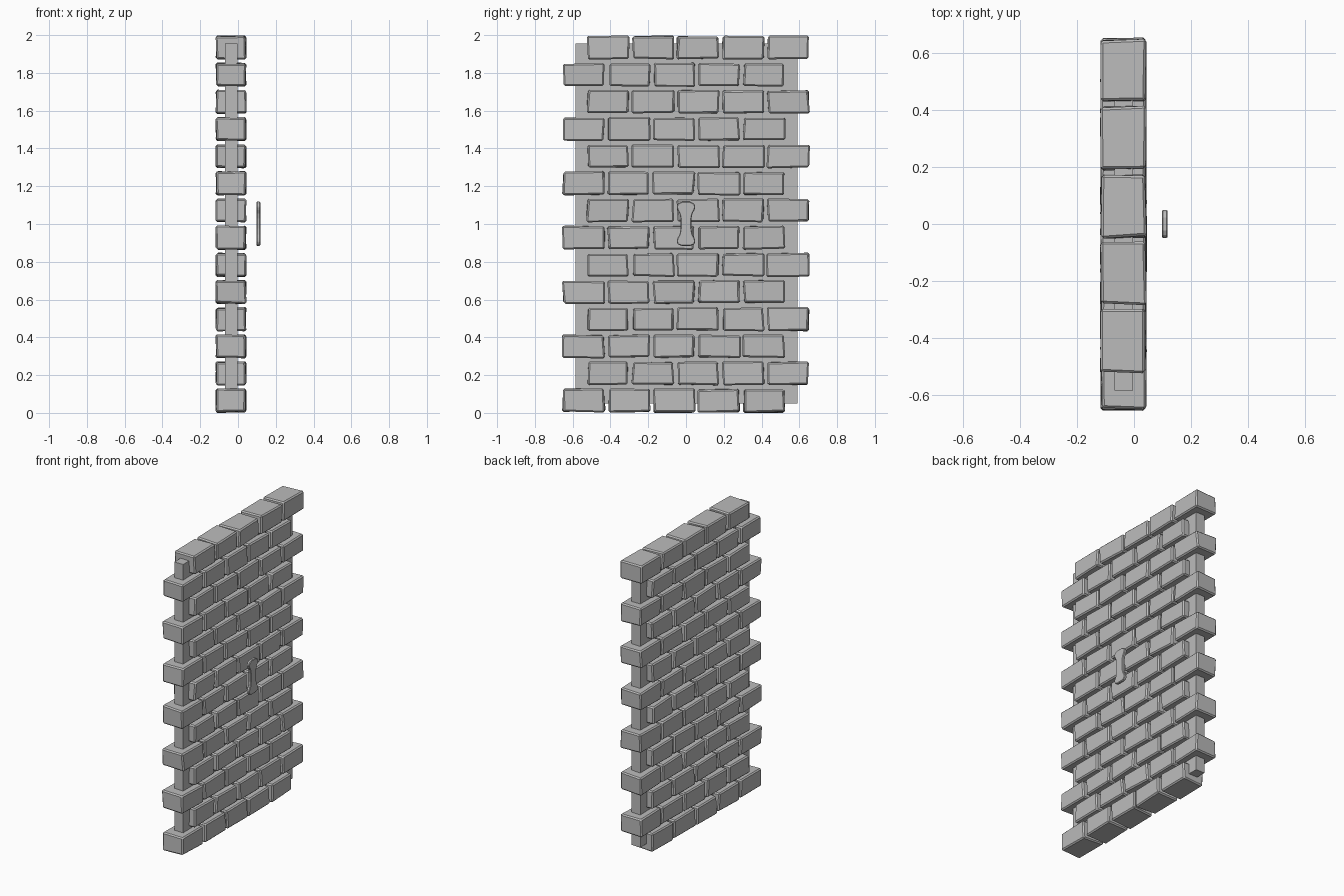
import bpy, bmesh, random
from mathutils import Vector

if "Cube" in bpy.data.objects:
    bpy.data.objects.remove(bpy.data.objects["Cube"])

random.seed(4)
stone = bpy.data.materials.new("stone grey")
stone.diffuse_color = (0.5, 0.5, 0.5, 1)
stone.use_nodes = True
stone.node_tree.nodes["Principled BSDF"].inputs["Base Color"].default_value = stone.diffuse_color


def make_object(name, bm, bevel=0.0):
    bmesh.ops.recalc_face_normals(bm, faces=bm.faces)
    mesh = bpy.data.meshes.new(name)
    bm.to_mesh(mesh)
    bm.free()
    mesh.materials.append(stone)
    ob = bpy.data.objects.new(name, mesh)
    bpy.context.collection.objects.link(ob)
    if bevel:
        mod = ob.modifiers.new("bevel", 'BEVEL')
        mod.width = bevel
        mod.segments = 1
        mod.limit_method = 'ANGLE'
    return ob


def add_box(bm, centre, size, jitter=(0, 0, 0)):
    # box whose corners are pulled inward by random amounts
    for v in bmesh.ops.create_cube(bm, size=1)["verts"]:
        for i in range(3):
            side = 1 if v.co[i] > 0 else -1
            v.co[i] = centre[i] + side * (size[i] / 2 - random.random() * jitter[i])


# mortar core
bm = bmesh.new()
add_box(bm, (-0.036, 0.002, 1.002), (0.066, 1.176, 1.906))
make_object("mortar_core", bm)

# fourteen staggered courses of five rough bricks
bm = bmesh.new()
for row in range(14):
    shift = -0.064 if row % 2 == 0 else 0.064
    for col in range(5):
        add_box(bm, (-0.037, shift + (col - 2) * 0.2385, 0.065 + row * 0.1438),
                (0.165, 0.233, 0.13), (0.008, 0.014, 0.009))
make_object("bricks", bm, 0.008)

# floating waisted plate in front of the bricks, mirrored half profile
half = [(0.022, 1.118), (0.043, 1.108), (0.050, 1.092), (0.045, 1.075),
        (0.034, 1.055), (0.029, 1.03), (0.029, 0.975), (0.034, 0.945),
        (0.045, 0.925), (0.050, 0.908), (0.043, 0.892), (0.022, 0.884)]
outline = half + [(-y, z) for y, z in reversed(half)]
bm = bmesh.new()
face = bm.faces.new([bm.verts.new((0.098, y, z)) for y, z in outline])
ext = bmesh.ops.extrude_face_region(bm, geom=[face], use_keep_orig=True)
bmesh.ops.translate(bm, vec=Vector((0.02, 0, 0)),
                    verts=[g for g in ext["geom"] if isinstance(g, bmesh.types.BMVert)])
make_object("waisted_plate", bm, 0.004)
